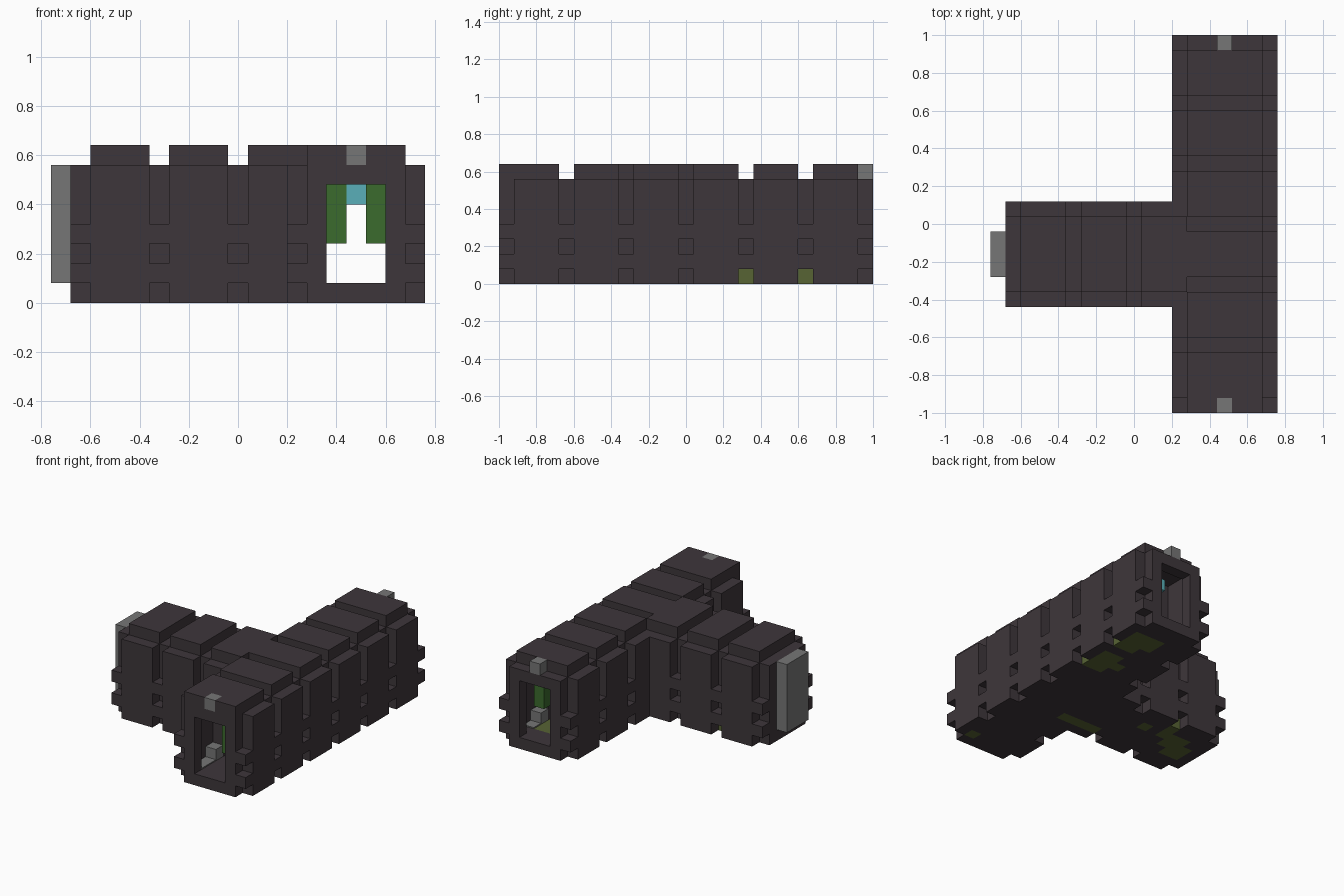
import bpy
import bmesh
from mathutils import Vector

cube = bpy.data.objects.get("Cube")
if cube:
    bpy.data.objects.remove(cube, do_unlink=True)

CELL = 0.08
ORIGIN = Vector((-0.76, -1.0, 0.0))


def make_material(name, rgb):
    mat = bpy.data.materials.new(name)
    mat.use_nodes = True
    color = (*rgb, 1.0)
    mat.diffuse_color = color
    bsdf = next(n for n in mat.node_tree.nodes if n.type == "BSDF_PRINCIPLED")
    bsdf.inputs["Base Color"].default_value = color
    return mat


STONE = make_material("dark_stone", (0.048, 0.037, 0.043))
METAL = make_material("grey_metal", (0.18, 0.18, 0.18))
LEAF = make_material("leaf_green", (0.044, 0.145, 0.027))
MOSS = make_material("moss_olive", (0.095, 0.125, 0.034))
GLOW = make_material("cyan_glow", (0.10, 0.43, 0.48))


def block(xs, ys, zs):
    """Set of grid cells; each argument is an inclusive pair."""
    span = lambda p: range(p[0], p[1] + 1)
    return {(i, j, k) for i in span(xs) for j in span(ys) for k in span(zs)}


def build(name, cells, mats, rule=lambda cell: 0):
    """Skin a set of cells with faces on their exposed sides only."""
    bm = bmesh.new()
    verts = {}

    def vert(p):
        if p not in verts:
            verts[p] = bm.verts.new(ORIGIN + Vector(p) * CELL)
        return verts[p]

    for cell in sorted(cells):
        for axis in range(3):
            for side in (0, 1):
                near = list(cell)
                near[axis] += 2 * side - 1
                if tuple(near) in cells:
                    continue
                u, v = (axis + 1) % 3, (axis + 2) % 3
                ring = []
                for du, dv in ((0, 0), (1, 0), (1, 1), (0, 1)):
                    p = list(cell)
                    p[axis] += side
                    p[u] += du
                    p[v] += dv
                    ring.append(vert(tuple(p)))
                face = bm.faces.new(ring if side else ring[::-1])
                face.material_index = rule(cell)
    mesh = bpy.data.meshes.new(name)
    bm.to_mesh(mesh)
    bm.free()
    for m in mats:
        mesh.materials.append(m)
    obj = bpy.data.objects.new(name, mesh)
    bpy.context.collection.objects.link(obj)
    return obj


# Where the ribs sit along each corridor
HALL_RIBS = range(0, 25, 4)
BRANCH_RIBS = range(1, 12, 4)
GROOVE_LEVELS = (0, 2, 4, 5, 6)

# Outer wall panels, grooved at every rib
walls = block((12, 12), (0, 7), (0, 6)) | block((12, 12), (13, 24), (0, 6))
walls |= block((18, 18), (0, 24), (0, 6))
for j in HALL_RIBS:
    walls -= {(i, j, k) for i in (12, 18) for k in GROOVE_LEVELS}
for row in (7, 13):
    panel = block((1, 11), (row, row), (0, 6))
    walls |= panel - {(i, row, k) for i in BRANCH_RIBS for k in GROOVE_LEVELS}
build("wall_panels", walls, [STONE])

# Floor with moss patches
floor = block((13, 17), (0, 24), (0, 0)) | block((1, 12), (8, 12), (0, 0))
moss = {(17, 1), (7, 11), (5, 12), (12, 8), (17, 16), (17, 20)}
for xs, ys in (((16, 17), (16, 18)), ((15, 16), (17, 17)), ((16, 17), (20, 22)),
               ((15, 15), (21, 22)), ((11, 13), (8, 8)), ((10, 11), (7, 8)),
               ((3, 4), (10, 11)), ((4, 5), (11, 11)), ((2, 3), (9, 10))):
    moss |= {c[:2] for c in block(xs, ys, (0, 0))}
build("floor", floor, [STONE, MOSS], lambda c: int(c[:2] in moss))

# Rib frames: two posts and a lintel
ribs = set()
for j in HALL_RIBS:
    ribs |= block((13, 17), (j, j), (1, 6)) - block((14, 16), (j, j), (1, 5))
for i in (*BRANCH_RIBS, 13):
    ribs |= block((i, i), (8, 12), (1, 6)) - block((i, i), (9, 11), (1, 5))
build("rib_frames", ribs, [STONE])

# Raised roof plates between the ribs, with a solid front edge
roof = block((13, 17), (0, 23), (7, 7))
for j in HALL_RIBS[1:]:
    roof -= block((13, 17), (j, j), (7, 7))
roof |= block((2, 12), (8, 12), (7, 7))
for i in BRANCH_RIBS:
    roof -= block((i, i), (8, 12), (7, 7))
roof -= {(15, 0, 7)}
build("roof_plates", roof, [STONE])

# Grey fittings
build("branch_door", block((0, 0), (9, 11), (1, 6)), [METAL])
build("front_marker", {(15, 0, 7)}, [METAL])
build("back_marker", {(15, 24, 7)}, [METAL])
build("front_crate", {(13, 3, 1)}, [METAL])
build("back_crate", {(17, 21, 1)}, [METAL])

# Thin floor plates beside the crates
for name, i, j in (("front_floor_plate", 13, 1), ("back_floor_plate", 17, 22)):
    plate = build(name, block((i, i), (j, j + 1) if i == 13 else (j, j), (1, 1)), [METAL])
    for v in plate.data.vertices:
        v.co.z = CELL if v.co.z < 1.5 * CELL else CELL + 0.008

# Hanging leaves and ceiling lights
for name, i, j in (("front_leaves", 16, 1), ("middle_leaves", 14, 12), ("back_leaves", 16, 22)):
    build(name, block((i, i), (j, j), (3, 5)), [LEAF])
for name, j in (("middle_light", 12), ("back_light", 22)):
    build(name, {(15, j, 5)}, [GLOW])
